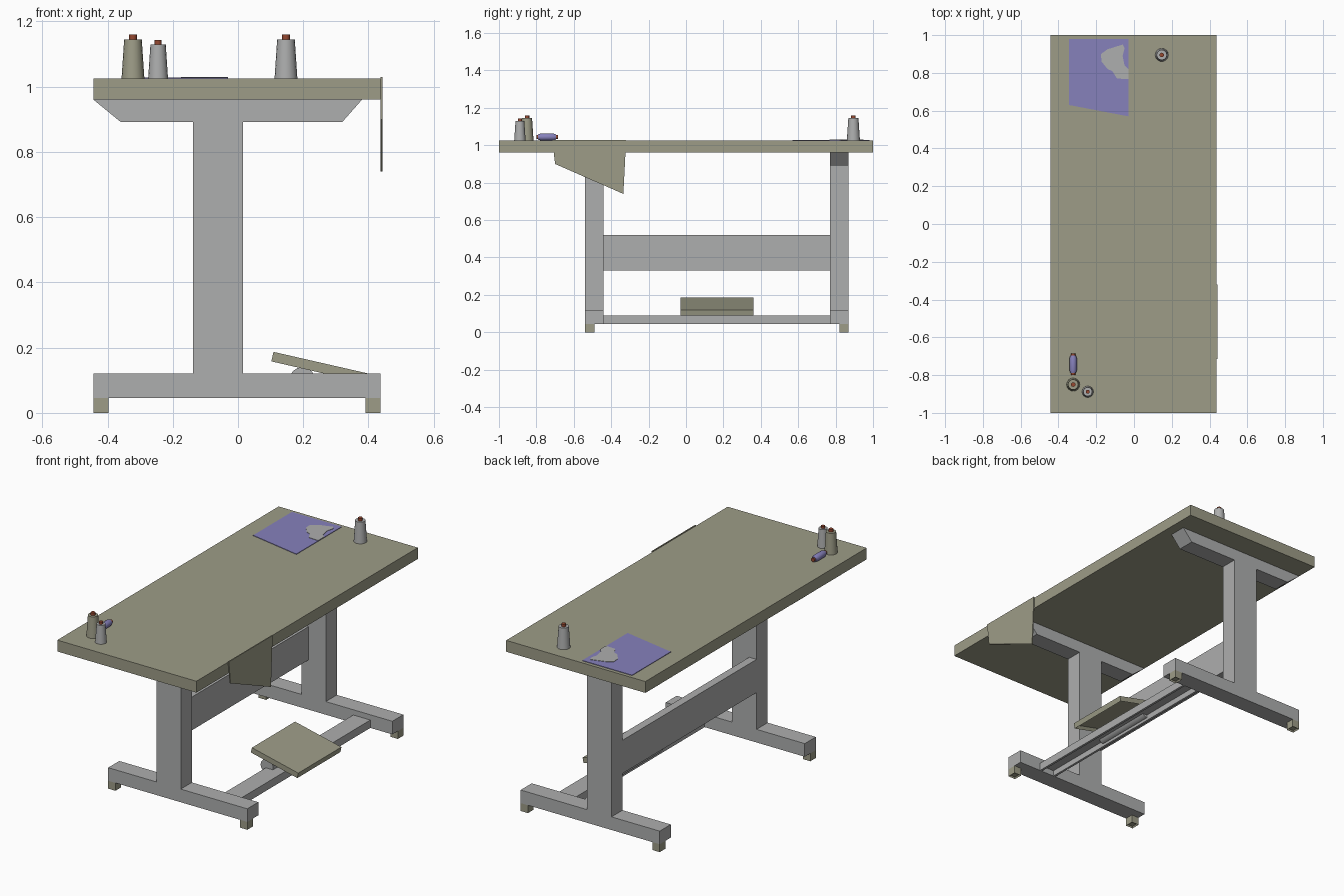
import bpy, bmesh, math
from mathutils import Matrix

if "Cube" in bpy.data.objects:
    bpy.data.objects.remove(bpy.data.objects["Cube"])


def mat(name, rgb):
    m = bpy.data.materials.new(name)
    m.diffuse_color = (*rgb, 1)
    m.use_nodes = True
    m.node_tree.nodes["Principled BSDF"].inputs["Base Color"].default_value = m.diffuse_color
    return m


KHAKI = mat("khaki", (0.34, 0.335, 0.245))
GREY = mat("grey", (0.42, 0.425, 0.425))
PURPLE = mat("purple", (0.24, 0.22, 0.50))
BROWN = mat("brown", (0.30, 0.065, 0.03))


def finish(name, bm, *mats):
    bmesh.ops.recalc_face_normals(bm, faces=bm.faces)
    me = bpy.data.meshes.new(name)
    bm.to_mesh(me)
    bm.free()
    for m in mats:
        me.materials.append(m)
    ob = bpy.data.objects.new(name, me)
    bpy.context.collection.objects.link(ob)
    return ob


def prism(name, pts, axis, a, b, m, hollow=0):
    """Extrude a 2D outline along an axis from a to b; hollow = rim width of an open underside."""
    place = {"x": lambda p, d: (d, p[0], p[1]),
             "y": lambda p, d: (p[0], d, p[1]),
             "z": lambda p, d: (p[0], p[1], d)}[axis]
    bm = bmesh.new()
    f = bm.faces.new([bm.verts.new(place(p, a)) for p in pts])
    ext = bmesh.ops.extrude_face_region(bm, geom=[f])
    off = [q - p for p, q in zip(place((0, 0), a), place((0, 0), b))]
    bmesh.ops.translate(bm, vec=off,
                        verts=[v for v in ext["geom"] if isinstance(v, bmesh.types.BMVert)])
    bmesh.ops.recalc_face_normals(bm, faces=bm.faces)
    if hollow:
        low = min(bm.faces, key=lambda g: g.normal.z)
        n = low.normal.copy()
        bmesh.ops.inset_region(bm, faces=[low], thickness=hollow)
        bmesh.ops.translate(bm, verts=low.verts, vec=-n * hollow * 1.5)
    return finish(name, bm, m)


def box(name, x, y, z, m, hollow=0):
    return prism(name, [(x[0], y[0]), (x[1], y[0]), (x[1], y[1]), (x[0], y[1])],
                 "z", z[0], z[1], m, hollow)


def lathe(name, profile, body, tip_from, matrix, sides=16):
    """Revolve (radius, height) points; rings at or past tip_from are brown."""
    bm = bmesh.new()
    rings = [[bm.verts.new((r * math.cos(t * math.tau / sides),
                            r * math.sin(t * math.tau / sides), h)) for t in range(sides)]
             for r, h in profile]
    for k, (lo, hi) in enumerate(zip(rings, rings[1:])):
        for i in range(sides):
            j = (i + 1) % sides
            f = bm.faces.new((lo[i], lo[j], hi[j], hi[i]))
            f.smooth = True
            f.material_index = int(k in tip_from)
    ends = [bm.faces.new(rings[0][::-1]), bm.faces.new(rings[-1])]
    for e, k in zip(ends, (0, len(rings) - 2)):
        e.material_index = int(k in tip_from)
    bmesh.ops.transform(bm, matrix=matrix, verts=bm.verts)
    ob = finish(name, bm, body, BROWN)
    bpy.context.view_layer.objects.active = ob
    ob.select_set(True)
    bpy.ops.object.shade_smooth_by_angle(angle=math.radians(35))
    ob.select_set(False)
    return ob


# Table top
L, R = -0.443, 0.437
box("table_top", (L, R), (-1, 1), (0.96, 1.025), KHAKI)

# Two trestles: foot, pads, post and tapered top beam
for side, y0, y1, pad in (("front", -0.54, -0.44, (-0.54, -0.49)),
                          ("back", 0.77, 0.87, (0.82, 0.87))):
    box(side + "_foot", (L, R), (y0, y1), (0.045, 0.12), GREY)
    box(side + "_post", (-0.138, 0.016), (y0, y1), (0.12, 0.892), GREY)
    prism(side + "_top_beam", [(-0.36, 0.892), (0.32, 0.892), (0.38, 0.96), (L, 0.96)],
          "y", y0, y1, GREY)
    box(side + "_left_pad", (L, L + 0.046), pad, (0, 0.045), KHAKI, 0.006)
    box(side + "_right_pad", (R - 0.046, R), pad, (0, 0.045), KHAKI, 0.006)

# Stretcher board and the lower channel rail (open below)
box("stretcher_board", (-0.138, -0.092), (-0.44, 0.77), (0.33, 0.52), GREY)
prism("pedal_rail", [(0.19, 0.045), (0.203, 0.045), (0.203, 0.078), (0.285, 0.078),
                     (0.285, 0.045), (0.298, 0.045), (0.298, 0.09), (0.19, 0.09)],
      "y", -0.44, 0.77, GREY)

# Tilted foot pedal with a hollow underside, on a roller
prism("pedal", [(0.102, 0.158), (0.396, 0.09), (0.402, 0.12), (0.109, 0.187)],
      "y", -0.03, 0.36, KHAKI, 0.012)
lathe("pedal_roller", [(0.04, 0), (0.04, 0.37)], GREY, (),
      Matrix.Translation((0.197, 0.35, 0.1)) @ Matrix.Rotation(math.radians(90), 4, "X"))

# Cloth hanging over the right edge
prism("hanging_cloth", [(-0.715, 1.029), (-0.70, 0.90), (-0.335, 0.74), (-0.32, 1.029)],
      "x", R, 0.443, KHAKI)

# Flat cloth with a pale irregular patch
prism("flat_cloth", [(-0.345, 0.63), (-0.03, 0.57), (-0.03, 0.98), (-0.345, 0.98)],
      "z", 1.025, 1.028, PURPLE)
prism("cloth_patch", [(-0.175, 0.90), (-0.172, 0.86), (-0.14, 0.82), (-0.115, 0.81),
                      (-0.09, 0.77), (-0.03, 0.767), (-0.03, 0.82), (-0.05, 0.84),
                      (-0.06, 0.89), (-0.05, 0.93), (-0.06, 0.95), (-0.14, 0.925)],
      "z", 1.025, 1.030, GREY)

# Standing thread spools
for name, x, y, s, body in (("khaki_spool", -0.322, -0.85, 1.0, KHAKI),
                            ("small_spool", -0.245, -0.888, 0.87, GREY),
                            ("back_spool", 0.147, 0.895, 1.0, GREY)):
    lathe(name, [(0.035, 0), (0.027, 0.12), (0.012, 0.12), (0.012, 0.135)], body, (2,),
          Matrix.Translation((x, y, 1.025)) @ Matrix.Scale(s, 4))

# Bobbin lying on its side
lathe("lying_bobbin", [(0.011, 0), (0.011, 0.01), (0.014, 0.01), (0.019, 0.025),
                       (0.019, 0.09), (0.014, 0.105), (0.011, 0.105), (0.011, 0.115)],
      PURPLE, (0, 6),
      Matrix.Translation((-0.322, -0.685, 1.044)) @ Matrix.Rotation(math.radians(90), 4, "X"))
